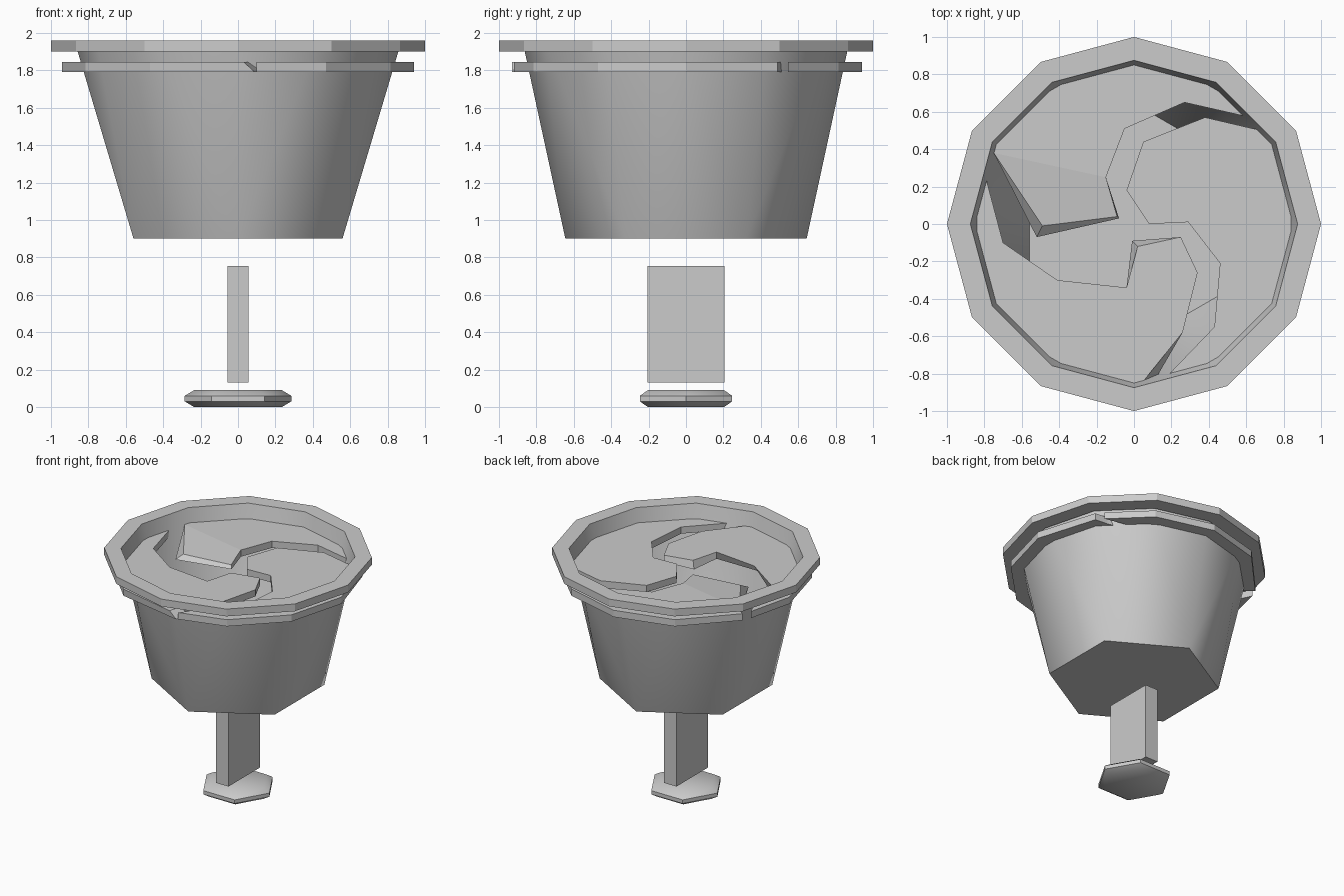
import bpy, bmesh
from math import cos, sin, radians

if "Cube" in bpy.data.objects:
    bpy.data.objects.remove(bpy.data.objects["Cube"])


def make(name, verts, faces, smooth=None):
    me = bpy.data.meshes.new(name)
    me.from_pydata(verts, [], faces)
    bm = bmesh.new()
    bm.from_mesh(me)
    bmesh.ops.recalc_face_normals(bm, faces=bm.faces)
    bm.to_mesh(me)
    bm.free()
    ob = bpy.data.objects.new(name, me)
    bpy.context.collection.objects.link(ob)
    if smooth:
        bpy.ops.object.select_all(action='DESELECT')
        ob.select_set(True)
        bpy.context.view_layer.objects.active = ob
        bpy.ops.object.shade_smooth_by_angle(angle=radians(smooth))
    return ob


def polar(r, deg, z):
    return (r * cos(radians(deg)), r * sin(radians(deg)), z)


def lathe(name, profile, n, closed=False, smooth=None):
    # spin an (r, z) profile; an open profile gets flat end caps
    m = len(profile)
    verts = [polar(r, i * 360 / n, z) for r, z in profile for i in range(n)]
    faces = [(k * n + i, k * n + (i + 1) % n,
              (k + 1) % m * n + (i + 1) % n, (k + 1) % m * n + i)
             for k in range(m if closed else m - 1) for i in range(n)]
    if not closed:
        faces += [tuple(range(n)), tuple(range((m - 1) * n, m * n))]
    return make(name, verts, faces, smooth)


# Hexagonal foot with chamfered edges
lathe("foot", [(0.235, 0), (0.285, 0.03), (0.285, 0.06), (0.235, 0.09)], 6, smooth=50)

# Flat upright stem
bpy.ops.mesh.primitive_cube_add(size=1, location=(0, 0, 0.443))
stem = bpy.context.object
stem.name = "stem"
stem.scale = (0.114, 0.41, 0.624)

# Twelve-sided rim
lathe("rim", [(0.875, 1.9), (1, 1.9), (1, 1.96), (0.875, 1.96)], 12, closed=True)

# Hollow bowl: hexagonal base opening out to a twelve-sided top
verts = [polar(0.645, 30 + 60 * i, 0.9) for i in range(6)]
verts += [polar(0.875, 30 + 30 * i, 1.96) for i in range(12)]
faces = [tuple(range(6))]
for i in range(6):
    b0, b1 = i, (i + 1) % 6
    t0, t1, t2 = (6 + (2 * i + k) % 12 for k in range(3))
    faces += [(b0, t1, t0), (b0, b1, t1), (b1, t2, t1)]
make("bowl", verts, faces, smooth=40)


# Swirled blades: inner outline plus outer arc, with some bottom corners shifted
def blade(name, inner, arc, shifted, drop=None):
    top = inner + [polar(0.94, a, 0)[:2] for a in arc]
    n = len(top)
    low = [shifted.get(i, p) for i, p in enumerate(top)]
    verts = [(x, y, 1.82 if drop and i in drop else 1.845) for i, (x, y) in enumerate(top)]
    verts += [(x, y, 1.79) for x, y in low]
    if drop:
        # dipped tip is its own face
        a, b = drop[0] - 1, drop[-1] + 1
        faces = [tuple(range(a, b + 1)), tuple(list(range(a + 1)) + list(range(b, n)))]
    else:
        faces = [tuple(range(n))]
    faces.append(tuple(range(2 * n - 1, n - 1, -1)))
    faces += [(i, (i + 1) % n, n + (i + 1) % n, n + i) for i in range(n)]
    make(name, verts, faces)


blade("right_blade",
      [(0.79, 0.49), (0.68, 0.50), (0.38, 0.57), (0.05, 0.44), (-0.04, 0.18), (0.08, 0),
       (0.29, 0.01), (0.46, -0.21), (0.43, -0.55), (0.19, -0.80), (0.10, -0.92)],
      (-60, -30, 0), {})
blade("back_blade",
      [(-0.82, 0.44), (-0.75, 0.38), (-0.49, -0.01), (-0.09, 0.04), (-0.15, 0.25),
       (-0.05, 0.51), (0.27, 0.65), (0.60, 0.575), (0.745, 0.545)],
      (60, 90, 120), {2: (-0.52, -0.07), 3: (-0.08, 0.03)}, drop=(2, 3))
blade("front_blade",
      [(0.03, -0.93), (0.05, -0.84), (0.26, -0.58), (0.34, -0.26), (0.25, -0.07),
       (0.02, -0.12), (-0.04, -0.34), (-0.41, -0.30), (-0.70, -0.10), (-0.79, 0.24),
       (-0.85, 0.37)],
      (180, 210, 240), {0: (0.09, -0.93), 1: (0.12, -0.82), 5: (-0.01, -0.09), 7: (-0.42, -0.34)})
